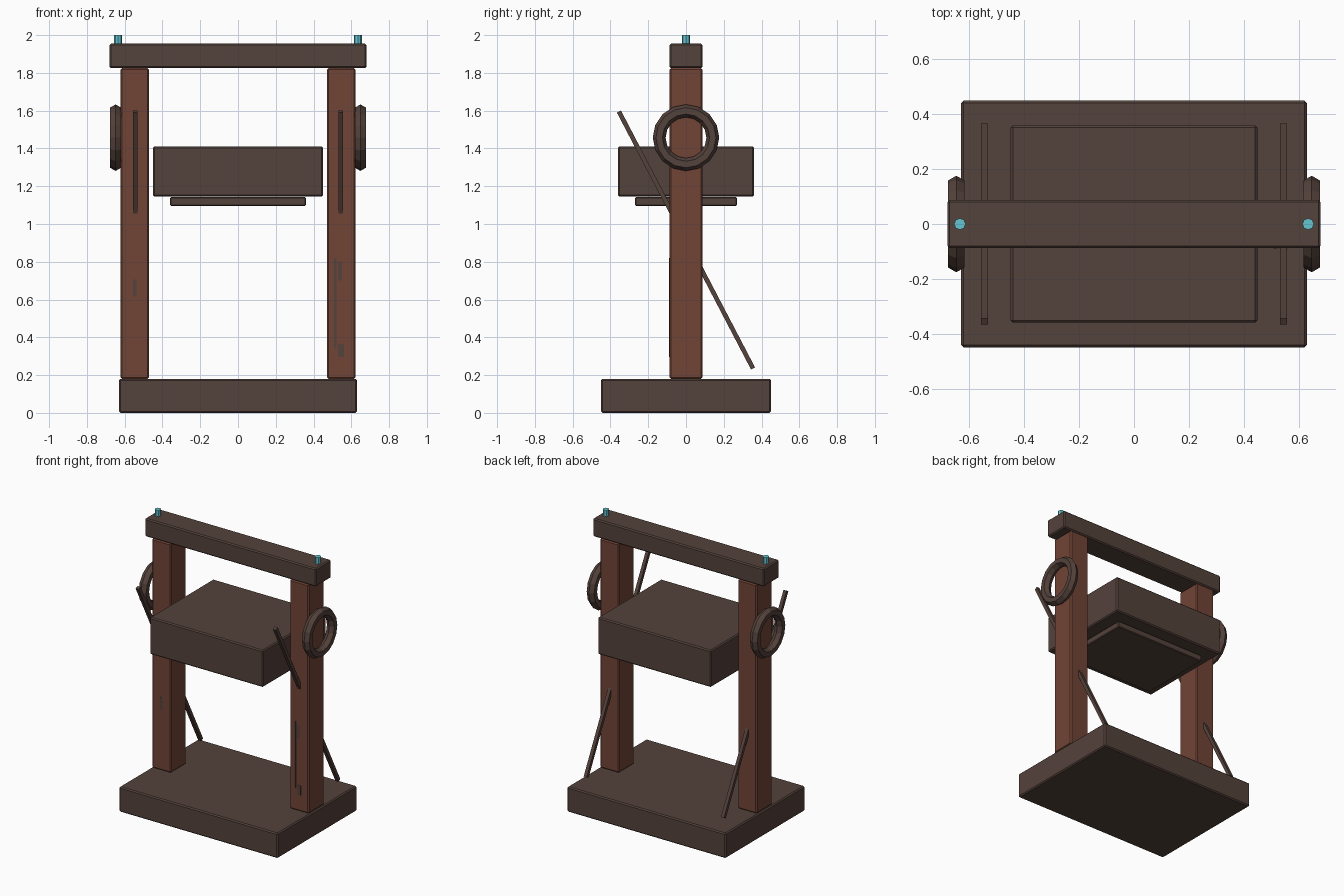
import bpy
from math import pi, atan2, hypot
from mathutils import Vector

cube = bpy.data.objects.get("Cube")
if cube:
    bpy.data.objects.remove(cube, do_unlink=True)


def material(name, rgb):
    m = bpy.data.materials.new(name)
    m.use_nodes = True
    m.diffuse_color = (*rgb, 1)
    m.node_tree.nodes["Principled BSDF"].inputs["Base Color"].default_value = (*rgb, 1)
    return m


DARK = material("dark_brown", (0.088, 0.054, 0.044))
RUST = material("rust_brown", (0.165, 0.056, 0.036))
TEAL = material("teal", (0.13, 0.56, 0.64))


def finish(name, mat, bevel=0.0):
    ob = bpy.context.object
    ob.name = name
    ob.data.materials.append(mat)
    if bevel:
        mod = ob.modifiers.new("edge_bevel", 'BEVEL')
        mod.width = bevel
        mod.segments = 1
    return ob


def box(name, center, size, mat, bevel=0.008, rot=(0, 0, 0)):
    bpy.ops.mesh.primitive_cube_add(size=1, location=center, rotation=rot)
    ob = bpy.context.object
    for v in ob.data.vertices:
        v.co *= Vector(size)
    return finish(name, mat, bevel)


# Base, top beam and hanging block
box("base", (0, 0, 0.09), (1.26, 0.9, 0.18), DARK)
box("top_beam", (0, 0, 1.89), (1.36, 0.175, 0.13), DARK)
box("hanging_block", (0, 0, 1.278), (0.9, 0.72, 0.265), DARK)
box("block_underplate", (0, 0, 1.119), (0.72, 0.54, 0.046), DARK, 0.005)

for side, s in (("left", 1), ("right", -1)):
    box(side + "_post", (s * 0.547, 0, 1.003), (0.15, 0.175, 1.645), RUST)

    # Slanted rod running through the post
    dy, dz = 0.71, -1.36
    box(side + "_rod", (s * 0.545, 0, 0.915), (0.024, 0.024, hypot(dy, dz)),
        DARK, 0, (atan2(dy, -dz), 0, 0))

    # Side ring
    bpy.ops.mesh.primitive_torus_add(
        major_segments=16, minor_segments=6, major_radius=0.142, minor_radius=0.034,
        location=(s * 0.648, 0, 1.457), rotation=(0, pi / 2, 0))
    finish(side + "_ring", DARK)

    # Peg on the beam
    bpy.ops.mesh.primitive_cylinder_add(
        vertices=8, radius=0.021, depth=0.06, location=(s * 0.635, 0, 1.97))
    finish(side + "_peg", TEAL)

# Worn streaks on the post fronts
for i, (x, z, w, h) in enumerate([(-0.547, 0.66, 0.02, 0.09), (0.515, 0.58, 0.012, 0.48),
                                  (0.54, 0.75, 0.02, 0.1), (0.545, 0.33, 0.03, 0.07)]):
    box(f"worn_streak_{i + 1}", (x, -0.0875, z), (w, 0.003, h), DARK, 0)
